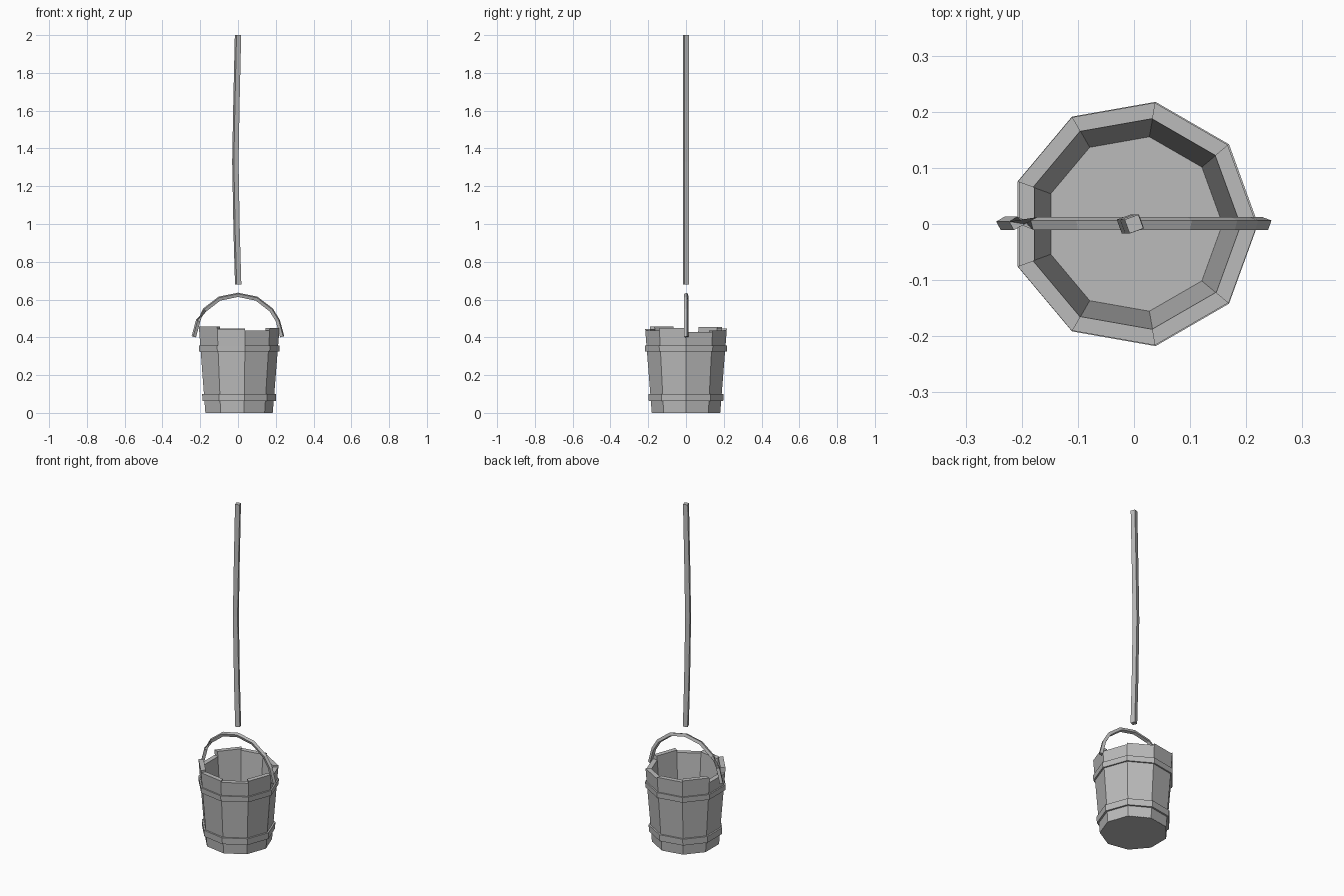
import bpy, bmesh, math
from mathutils import Vector

if "Cube" in bpy.data.objects:
    bpy.data.objects.remove(bpy.data.objects["Cube"])

SIDES = 9
STEP = 2 * math.pi / SIDES

wood = bpy.data.materials.new("plain_grey")
wood.diffuse_color = (0.5, 0.5, 0.5, 1)
wood.use_nodes = True
wood.node_tree.nodes["Principled BSDF"].inputs["Base Color"].default_value = wood.diffuse_color


def make_object(name, bm):
    bmesh.ops.recalc_face_normals(bm, faces=bm.faces)
    mesh = bpy.data.meshes.new(name)
    bm.to_mesh(mesh)
    bm.free()
    mesh.materials.append(wood)
    obj = bpy.data.objects.new(name, mesh)
    bpy.context.collection.objects.link(obj)
    return obj


def loft(name, rings, closed=False):
    """Skin a list of equal-length point rings; cap the ends unless closed."""
    bm = bmesh.new()
    vs = [[bm.verts.new(p) for p in ring] for ring in rings]
    n = len(rings[0])
    pairs = list(zip(vs, vs[1:])) + ([(vs[-1], vs[0])] if closed else [])
    for a, b in pairs:
        for i in range(n):
            j = (i + 1) % n
            bm.faces.new((a[i], a[j], b[j], b[i]))
    if not closed:
        bm.faces.new(vs[0])
        bm.faces.new(vs[-1])
    return make_object(name, bm)


def polar(r, a, z):
    return Vector((r * math.cos(a), r * math.sin(a), z))


def outer_radius(z):
    return 0.184 + 0.036 * z / 0.45


def nonagon(r, z):
    return [polar(r, i * STEP, z) for i in range(SIDES)]


# Staves: uneven tops, one per side
WALL = 0.029
tops = [0.427, 0.436, 0.447, 0.455, 0.425, 0.457, 0.445, 0.437, 0.450]
for i, top in enumerate(tops):
    a, b = i * STEP, (i + 1) * STEP
    rings = []
    for z in (0.001, 0.2, top):
        r = outer_radius(z)
        rings.append([polar(r, a, z), polar(r, b, z),
                      polar(r - WALL, b, z), polar(r - WALL, a, z)])
    loft(f"stave_{i + 1}", rings)

# Bucket floor
loft("bucket_floor", [nonagon(0.1835, 0), nonagon(0.165, 0.035)])

# Hoops around the staves
for name, z0, z1, r in (("lower_hoop", 0.062, 0.100, 0.201),
                        ("upper_hoop", 0.325, 0.357, 0.220)):
    loft(name, [nonagon(r - 0.014, z0), nonagon(r - 0.001, z0),
                nonagon(r + 0.001, z1), nonagon(r - 0.012, z1)], closed=True)

# Arched handle, twisted near its left end
half = [(0.234, 0.403), (0.211, 0.488), (0.176, 0.545), (0.098, 0.605)]
path = [(-x, z) for x, z in half] + [(0, 0.625)] + half[::-1]
rings = []
for i, (x, z) in enumerate(path):
    p, q = path[max(i - 1, 0)], path[min(i + 1, len(path) - 1)]
    tangent = Vector((q[0] - p[0], 0, q[1] - p[1])).normalized()
    side = Vector((0, 1, 0))
    normal = tangent.cross(side)
    roll = math.radians(20 + (100 if i < 2 else 0))
    ring = []
    for k in range(4):
        ang = roll + math.pi / 4 + k * math.pi / 2
        ring.append(Vector((x, 0.001, z)) + 0.0125 * (side * math.cos(ang) + normal * math.sin(ang)))
    rings.append(ring)
loft("handle", rings)

# Hanging rope: four-sided with a slight bow
rings = []
for x, z in ((0.001, 0.68), (-0.007, 0.95), (-0.014, 1.33), (-0.008, 1.65), (0.0, 2.0)):
    rings.append([Vector((x, 0, z)) + polar(0.0185, math.radians(65 + 90 * k), 0) for k in range(4)])
loft("rope", rings)
